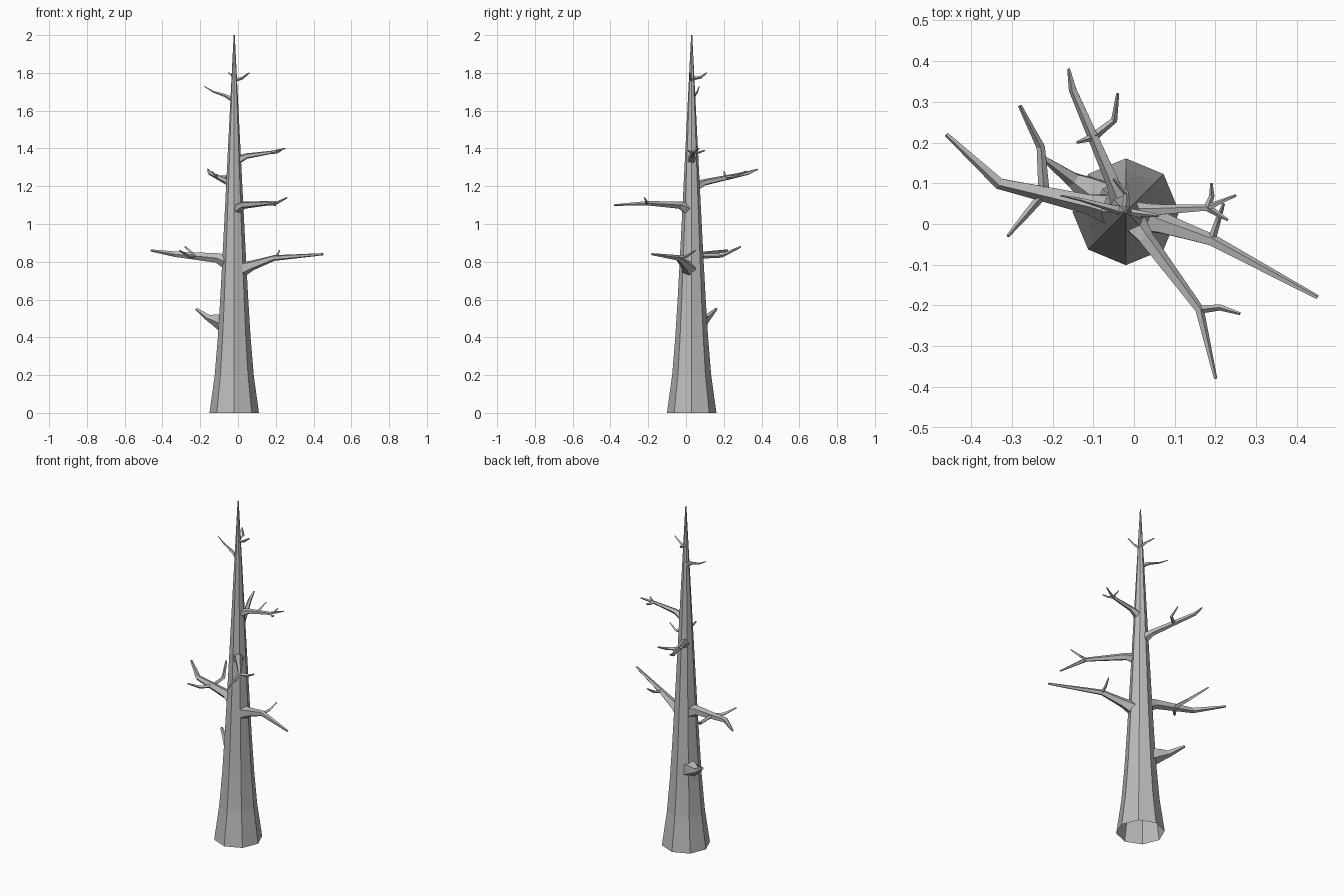
import bpy, bmesh, math
from mathutils import Vector

cube = bpy.data.objects.get("Cube")
if cube:
    bpy.data.objects.remove(cube)

GREY = (0.5, 0.5, 0.5, 1)
UP = Vector((0, 0, 1))
HEIGHT = 2

bark = bpy.data.materials.new("grey_bark")
bark.use_nodes = True
bark.diffuse_color = GREY
bark.node_tree.nodes["Principled BSDF"].inputs["Base Color"].default_value = GREY


def axis(z):
    """Centre of the trunk at a height."""
    return Vector((-.02, .03, z))


def trunk_radius(z):
    """Straight taper to a point, plus a flare that fades above the ground."""
    return .003 + .05 * (HEIGHT - z) + .028 * math.exp(-5 * z)


def ring(bm, centre, radius, u, v, sides):
    angles = [math.tau * k / sides for k in range(sides)]
    return [bm.verts.new(centre + radius * (u * math.cos(a) + v * math.sin(a))) for a in angles]


def skin(name, bm, rings):
    """Join successive rings with flat faces, cap the tip and make the object."""
    for low, high in zip(rings, rings[1:]):
        for k in range(len(low)):
            bm.faces.new((low[k - 1], low[k], high[k], high[k - 1]))
    bm.faces.new(rings[-1])
    mesh = bpy.data.meshes.new(name)
    bm.to_mesh(mesh)
    bm.free()
    mesh.materials.append(bark)
    bpy.context.collection.objects.link(bpy.data.objects.new(name, mesh))


def limb(name, points, radii, sides):
    """Tapering tube whose rings are square to the path."""
    bm = bmesh.new()
    rings = []
    last = len(points) - 1
    for i, (point, radius) in enumerate(zip(points, radii)):
        along = (points[min(i + 1, last)] - points[max(i - 1, 0)]).normalized()
        u = UP.cross(along).normalized()
        rings.append(ring(bm, point, radius, u, along.cross(u), sides))
    skin(name, bm, rings)


def branch(name, height, elbow, tip):
    """Limb from the trunk through an elbow to its tip; returns its joints."""
    elbow, tip = Vector(elbow), Vector(tip)
    root = axis(height)
    outward = elbow - root
    outward.z = 0
    outward.normalize()
    wall = trunk_radius(height)
    start = root + outward * wall * .6
    collar = root + outward * (wall + .03) + UP * .02
    middle = collar.lerp(elbow, .5)
    girth = wall * .65
    limb(name, [start, collar, middle, elbow, tip],
         [girth * share for share in (1, .65, .5, .37, .14)], 5)
    return middle, elbow


def twig(name, joint, tip, bend=0):
    """Thin limb with one knee, pushed sideways by the bend and sagging a little."""
    span = Vector(tip) - joint
    knee = joint + span / 2 + UP.cross(span) * bend - UP * span.length * .1
    base = .007 + .03 * span.length
    limb(name, [joint, knee, joint + span], [base, base * .75, base * .35], 4)


# Trunk: eight sides, open underneath, pointed top
trunk = bmesh.new()
levels = [HEIGHT * step / 10 for step in range(11)]
skin("trunk", trunk, [ring(trunk, axis(z), trunk_radius(z), Vector((1, 0, 0)), Vector((0, 1, 0)), 8)
                      for z in levels])

# Main branches, from the ground up
branch("low_stub", height=.47, elbow=(-.15, .11, .5), tip=(-.22, .16, .55))
right_joints = branch("right_branch", height=.76, elbow=(.19, -.04, .82), tip=(.45, -.18, .84))
left_joints = branch("left_branch", height=.8, elbow=(-.33, .1, .84), tip=(-.46, .22, .86))
front_joints = branch("front_branch", height=1.08, elbow=(.16, -.21, 1.11), tip=(.2, -.38, 1.1))
back_joints = branch("back_branch", height=1.2, elbow=(-.15, .33, 1.27), tip=(-.16, .38, 1.29))
upper_joints = branch("upper_right_branch", height=1.34, elbow=(.18, .04, 1.38), tip=(.25, .07, 1.4))
branch("upper_left_branch", height=1.66, elbow=(-.13, .06, 1.7), tip=(-.18, .07, 1.73))

# Twigs growing from the branch joints
twig("left_back_twig", left_joints[0], (-.28, .29, .88), bend=-.1)
twig("left_front_twig", left_joints[0], (-.31, -.03, .86))
twig("right_twig", right_joints[1], (.22, .05, .86))
twig("front_twig", front_joints[1], (.26, -.22, 1.14), bend=.1)
twig("back_right_twig", back_joints[0], (-.04, .32, 1.28), bend=-.2)
twig("back_left_twig", back_joints[0], (-.14, .2, 1.28))
twig("upper_back_twig", upper_joints[1], (.19, .1, 1.39), bend=-.1)
twig("upper_front_twig", upper_joints[1], (.23, .01, 1.39))

# Twigs growing straight from the top of the trunk
twig("top_right_twig", axis(1.76), (.06, .02, 1.8))
twig("top_back_twig", axis(1.77), (-.05, .11, 1.8), bend=-.2)
